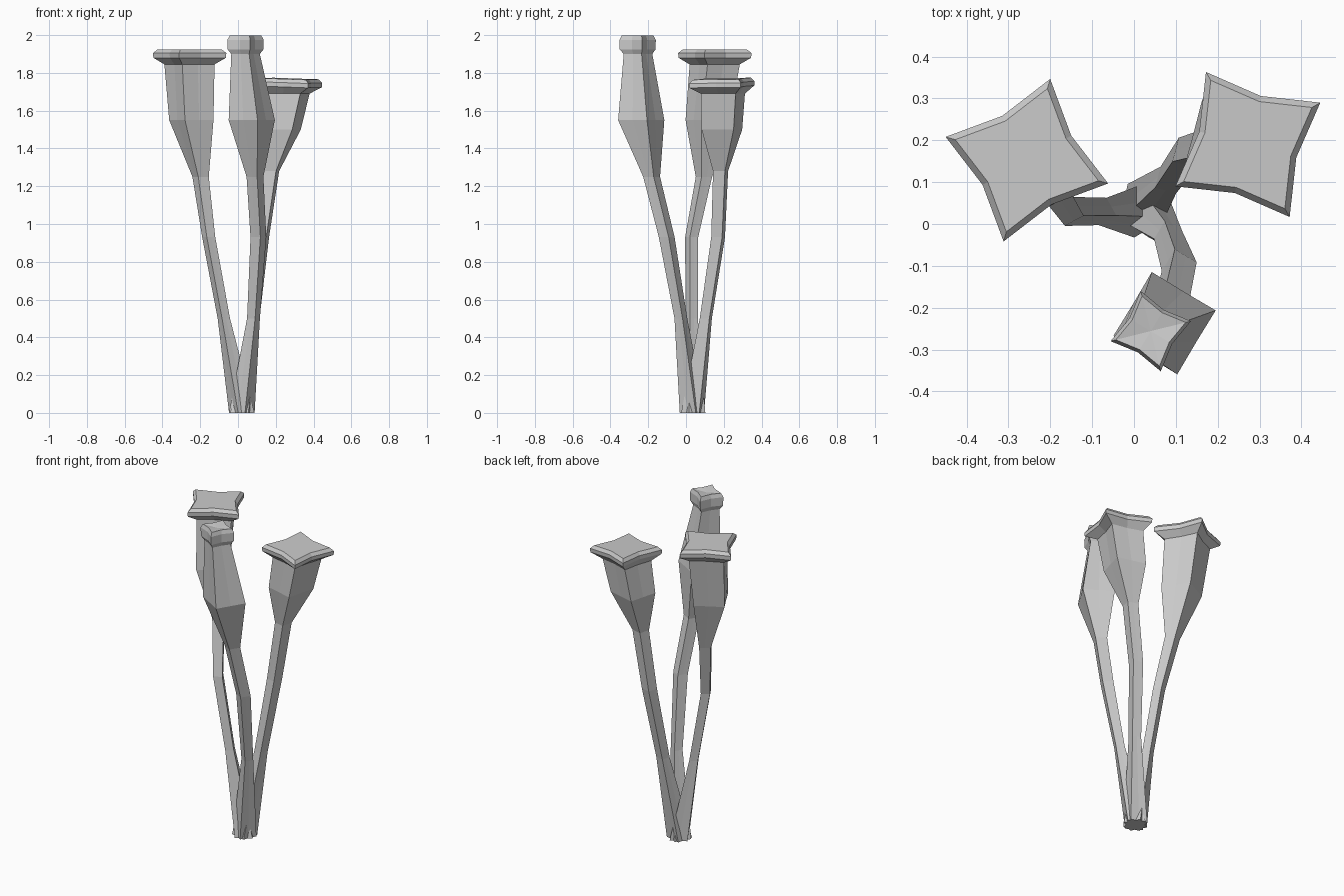
import bpy, bmesh
from math import cos, sin, radians

if "Cube" in bpy.data.objects:
    bpy.data.objects.remove(bpy.data.objects["Cube"])

BASE = (0.02, 0.035)


def star_ring(bm, ring, angle, tilt):
    """Eight-point ring: four corners with pulled-in side midpoints."""
    x, y, z, r, pinch = ring
    verts = []
    for i in range(8):
        a = radians(angle + 45 * i)
        d = r if i % 2 == 0 else r * pinch
        dx, dy = d * cos(a), d * sin(a)
        verts.append(bm.verts.new((x + dx, y + dy, z + tilt[0] * dx + tilt[1] * dy)))
    return verts


def flower(name, angle, stem, lip, tilt=(0, 0), dome=0.0):
    """Loft a stalk, cup and flared lip through its rings."""
    cx, cy = lip[0], lip[1]
    rings = [(*BASE, 0, 0.07, 0.68)] + stem
    rings += [(cx, cy, z, r, 0.6) for z, r in lip[2]]
    bm = bmesh.new()
    first_lip = len(stem) + 1
    loops = [star_ring(bm, g, angle, tilt if i >= first_lip else (0, 0))
             for i, g in enumerate(rings)]
    for a, b in zip(loops, loops[1:]):
        for i in range(8):
            j = (i + 1) % 8
            bm.faces.new((a[i], a[j], b[j], b[i]))
    # closed bottom and slightly domed cap
    bm.faces.new(loops[0][::-1])
    top = loops[-1]
    mid = bm.verts.new((cx, cy, rings[-1][2] + dome))
    for i in range(8):
        bm.faces.new((top[i], top[(i + 1) % 8], mid))
    bmesh.ops.recalc_face_normals(bm, faces=bm.faces)
    me = bpy.data.meshes.new(name)
    bm.to_mesh(me)
    bm.free()
    ob = bpy.data.objects.new(name, me)
    bpy.context.collection.objects.link(ob)
    return ob


# left flower: wide open head
flower("left_flower", 74,
       [(-0.075, 0.03, 0.50, 0.034, 0.70), (-0.155, 0.03, 0.93, 0.036, 0.70),
        (-0.198, 0.095, 1.25, 0.045, 0.70), (-0.247, 0.115, 1.55, 0.122, 0.70),
        (-0.257, 0.152, 1.845, 0.138, 0.66)],
       (-0.256, 0.1525, [(1.88, 0.200), (1.905, 0.202), (1.923, 0.178)]))

# right flower: lower, wide open, tilted head
flower("right_flower", 120,
       [(0.082, 0.105, 0.50, 0.037, 0.70), (0.128, 0.17, 0.93, 0.042, 0.70),
        (0.178, 0.183, 1.28, 0.046, 0.70), (0.225, 0.19, 1.50, 0.124, 0.70),
        (0.262, 0.195, 1.69, 0.135, 0.66)],
       (0.272, 0.19, [(1.727, 0.198), (1.75, 0.200), (1.769, 0.177)]),
       tilt=(-0.03, 0.02))

# front flower: tallest bud with a small lip
flower("front_bud", 14,
       [(0.082, -0.027, 0.50, 0.035, 0.70), (0.108, -0.102, 0.93, 0.043, 0.70),
        (0.09, -0.182, 1.25, 0.046, 0.70), (0.073, -0.237, 1.55, 0.126, 0.70),
        (0.04, -0.254, 1.90, 0.078, 0.64)],
       (0.04, -0.256, [(1.925, 0.098), (1.975, 0.099), (1.998, 0.086)]),
       dome=-0.01)
